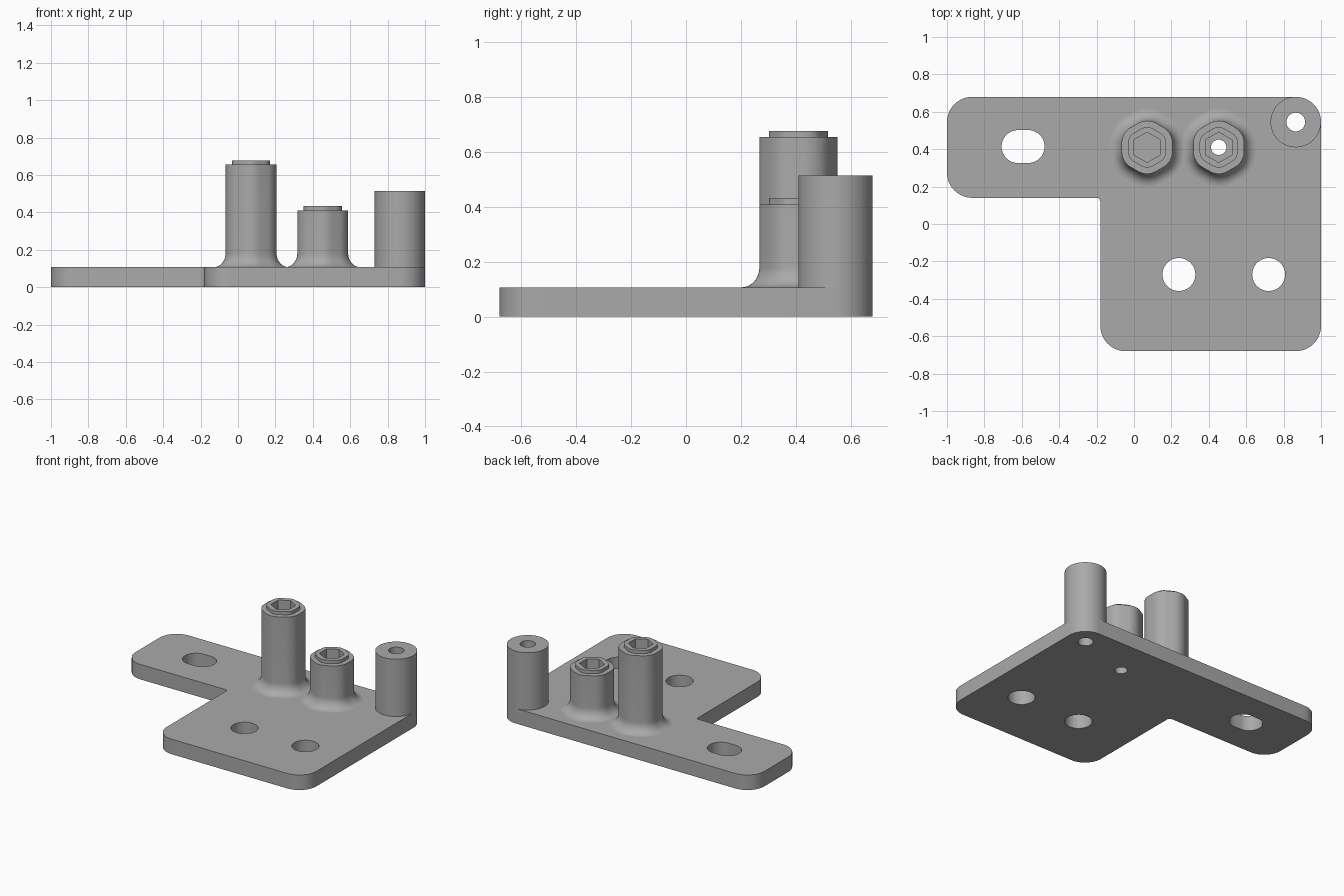
import bpy, bmesh, math
from math import cos, sin, pi, radians
from mathutils import Vector

cube = bpy.data.objects.get("Cube")
if cube:
    bpy.data.objects.remove(cube, do_unlink=True)

grey = bpy.data.materials.new("plain grey")
grey.use_nodes = True
COLOUR = (0.4, 0.4, 0.4, 1)
grey.diffuse_color = COLOUR
grey.node_tree.nodes["Principled BSDF"].inputs["Base Color"].default_value = COLOUR

THICK = 0.107      # plate thickness
CORNER = 0.135     # plate corner and corner post radius
SEG = 8            # steps per rounded hexagon corner


def finish(obj):
    """Colour an object and smooth its curved faces."""
    obj.data.materials.clear()
    obj.data.materials.append(grey)
    bpy.ops.object.select_all(action='DESELECT')
    obj.select_set(True)
    bpy.context.view_layer.objects.active = obj
    bpy.ops.object.shade_smooth_by_angle(angle=radians(30))


def round_hex(core, r):
    """Hexagon with points on y: inner apothem 'core', grown by radius r."""
    pts = []
    for k in range(6):
        a = radians(30 + 60 * k)
        c = Vector((cos(a), sin(a))) * core / cos(pi / 6)
        for i in range(SEG + 1):
            b = a + radians(60) * (i / SEG - 0.5)
            pts.append(c + Vector((cos(b), sin(b))) * r)
    return pts


def circle(x, y, r, n=48):
    return [Vector((x + r * cos(2 * pi * i / n), y + r * sin(2 * pi * i / n)))
            for i in range(n)]


def round_outline(corners):
    """Closed outline from (x, y, radius) corners, each replaced by an arc."""
    pts = []
    for i, (x, y, r) in enumerate(corners):
        p = Vector((x, y))
        a = (Vector(corners[i - 1][:2]) - p).normalized()
        b = (Vector(corners[(i + 1) % len(corners)][:2]) - p).normalized()
        for s in range(13):
            t = s / 12 * pi / 2
            pts.append(p + r * (a * (1 - sin(t)) + b * (1 - cos(t))))
    return pts


def loft(name, rings, x, y, floor=False):
    """Skin a list of (outline, z) rings; optionally cap the last one."""
    bm = bmesh.new()
    loops = [[bm.verts.new((x + p.x, y + p.y, z)) for p in pts] for pts, z in rings]
    for lo, hi in zip(loops, loops[1:]):
        n = len(lo)
        for i in range(n):
            j = (i + 1) % n
            bm.faces.new((lo[i], lo[j], hi[j], hi[i]))
    if floor:
        bm.faces.new(loops[-1])
    bmesh.ops.remove_doubles(bm, verts=bm.verts, dist=1e-5)
    mesh = bpy.data.meshes.new(name)
    bm.to_mesh(mesh)
    bm.free()
    obj = bpy.data.objects.new(name, mesh)
    bpy.context.collection.objects.link(obj)
    finish(obj)


# Positions of the hexagonal posts, corner post and bore sizes
TALL, SHORT, POST = (0.07, 0.41), (0.453, 0.41), (0.865, 0.545)
BORE, POST_BORE = 0.041, 0.05

# Base plate: L-shaped outline with slot and round holes
outline = round_outline([(-1, 0.14, CORNER), (-0.18, 0.14, 0.02),
                         (-0.18, -0.68, CORNER), (1, -0.68, CORNER),
                         (1, 0.68, CORNER), (-1, 0.68, CORNER)])
slot = [p + Vector((math.copysign(0.027, p.x + 0.593), 0))
        for p in circle(-0.593, 0.414, 0.088)]
holes = [slot, circle(0.24, -0.27, 0.088), circle(0.72, -0.27, 0.088),
         circle(*SHORT, BORE), circle(*POST, POST_BORE)]
curve = bpy.data.curves.new("base_plate", 'CURVE')
curve.dimensions = '2D'
curve.fill_mode = 'BOTH'
curve.extrude = THICK / 2
for pts in [outline] + holes:
    spline = curve.splines.new('POLY')
    spline.points.add(len(pts) - 1)
    for sp, p in zip(spline.points, pts):
        sp.co = (p.x, p.y, 0, 1)
    spline.use_cyclic_u = True
plate = bpy.data.objects.new("base_plate", curve)
plate.location.z = THICK / 2
bpy.context.collection.objects.link(plate)
bpy.ops.object.select_all(action='DESELECT')
plate.select_set(True)
bpy.context.view_layer.objects.active = plate
bpy.ops.object.convert(target='MESH')
plate = bpy.context.view_layer.objects.active
bm = bmesh.new()
bm.from_mesh(plate.data)
bmesh.ops.remove_doubles(bm, verts=bm.verts, dist=1e-5)
bmesh.ops.recalc_face_normals(bm, faces=bm.faces)
bm.to_mesh(plate.data)
bm.free()
finish(plate)

# Corner post: plain tube flush with the plate corner
loft("corner_post", [(circle(0, 0, CORNER), THICK), (circle(0, 0, CORNER), 0.515),
                     (circle(0, 0, POST_BORE), 0.515), (circle(0, 0, POST_BORE), THICK)], *POST)


def hex_post(name, at, top, bored):
    """Rounded hexagonal post with flared foot, raised collar and hex socket."""
    core, r, flare, rise, depth = 0.04, 0.096, 0.065, 0.075, 0.1
    rings = []
    for i in range(11):
        t = i / 10 * pi / 2
        rings.append((round_hex(core, r + flare * (1 - sin(t))),
                      THICK + rise * (1 - cos(t))))
    collar = round_hex(core, 0.062)
    socket = round_hex(0.07, 0)
    rim = top + 0.023
    rings += [(round_hex(core, r), top), (collar, top), (collar, rim),
              (socket, rim), (socket, rim - depth)]
    if bored:
        bore = round_hex(0, BORE)
        rings += [(bore, rim - depth), (bore, THICK)]
    loft(name, rings, *at, floor=not bored)


hex_post("tall_hex_post", TALL, 0.655, False)
hex_post("short_hex_post", SHORT, 0.41, True)
